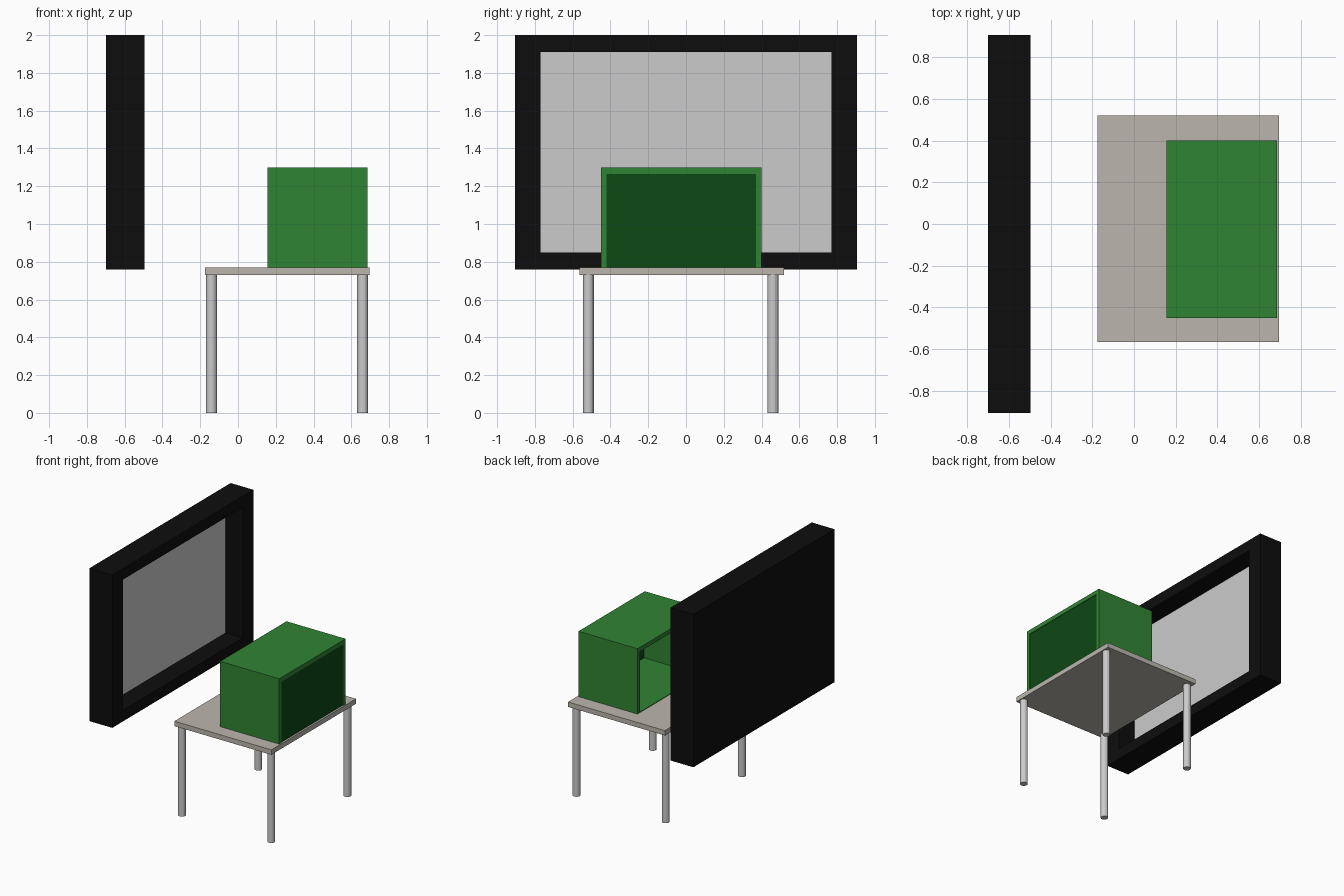
import bpy, bmesh
from mathutils import Vector

if "Cube" in bpy.data.objects:
    bpy.data.objects.remove(bpy.data.objects["Cube"])


def material(name, rgb):
    m = bpy.data.materials.new(name)
    m.diffuse_color = (*rgb, 1)
    m.use_nodes = True
    m.node_tree.nodes["Principled BSDF"].inputs["Base Color"].default_value = m.diffuse_color
    return m


BLACK = material("black", (0.004, 0.004, 0.004))
GREEN = material("green", (0.03, 0.23, 0.033))
DARK_GREEN = material("dark_green", (0.004, 0.065, 0.007))
STONE = material("stone", (0.50, 0.47, 0.42))


def finish(name, bm, mat=None):
    bmesh.ops.recalc_face_normals(bm, faces=bm.faces)
    me = bpy.data.meshes.new(name)
    bm.to_mesh(me)
    bm.free()
    ob = bpy.data.objects.new(name, me)
    bpy.context.collection.objects.link(ob)
    if mat:
        me.materials.append(mat)
    return ob


def extrude_x(bm, profile, x0, x1):
    """Extrude a closed (y, z) profile along x."""
    face = bm.faces.new([bm.verts.new((x0, y, z)) for y, z in profile])
    ext = bmesh.ops.extrude_face_region(bm, geom=[face], use_keep_orig=True)
    for v in ext["geom"]:
        if isinstance(v, bmesh.types.BMVert):
            v.co.x = x1


def rect(y0, y1, z0, z1):
    return [(y0, z0), (y1, z0), (y1, z1), (y0, z1)]


def board(name, x, y, z, mat=None):
    bm = bmesh.new()
    extrude_x(bm, rect(*y, *z), *x)
    return finish(name, bm, mat)


# wall frame: a slab whose +x face is inset and pushed back
bm = bmesh.new()
extrude_x(bm, rect(-0.905, 0.905, 0.76, 2.0), -0.70, -0.495)
bmesh.ops.recalc_face_normals(bm, faces=bm.faces)
front = max(bm.faces, key=lambda f: f.calc_center_median().x)
bmesh.ops.inset_region(bm, faces=[front], thickness=0.05)
for v in front.verts:
    v.co = Vector((-0.495, 0.77 if v.co.y > 0 else -0.77,
                   1.91 if v.co.z > 1.4 else 0.85))
well = bmesh.ops.extrude_face_region(bm, geom=[front])
for v in well["geom"]:
    if isinstance(v, bmesh.types.BMVert):
        v.co.x = -0.655
if front.is_valid:
    bmesh.ops.delete(bm, geom=[front], context='FACES')
finish("screen_frame", bm, BLACK)

# grey screen set in the frame
board("screen", (-0.655, -0.65), (-0.77, 0.77), (0.85, 1.91))

# table
board("table_top", (-0.175, 0.695), (-0.565, 0.52), (0.73, 0.77), STONE)
for x, side in ((-0.14, "left"), (0.66, "right")):
    for y, end in ((-0.517, "front"), (0.46, "back")):
        bm = bmesh.new()
        bmesh.ops.create_cone(bm, cap_ends=True, segments=16, radius1=0.029,
                              radius2=0.029, depth=0.73)
        bmesh.ops.translate(bm, verts=bm.verts, vec=(x, y, 0.365))
        finish(f"{end}_{side}_leg", bm)

# green case, open towards the screen
y0, y1, z0, z1 = -0.45, 0.40, 0.77, 1.30
iy0, iy1, iz = -0.42, 0.37, 1.265
bm = bmesh.new()
extrude_x(bm, [(y0, z0), (y0, z1), (y1, z1), (y1, z0),
               (iy1, z0), (iy1, iz), (iy0, iz), (iy0, z0)], 0.155, 0.685)
finish("case_hood", bm, GREEN)
board("case_floor", (0.155, 0.67), (iy0, iy1), (z0, 0.775), GREEN)
board("case_back_panel", (0.67, 0.68), (iy0, iy1), (z0, iz), DARK_GREEN)
